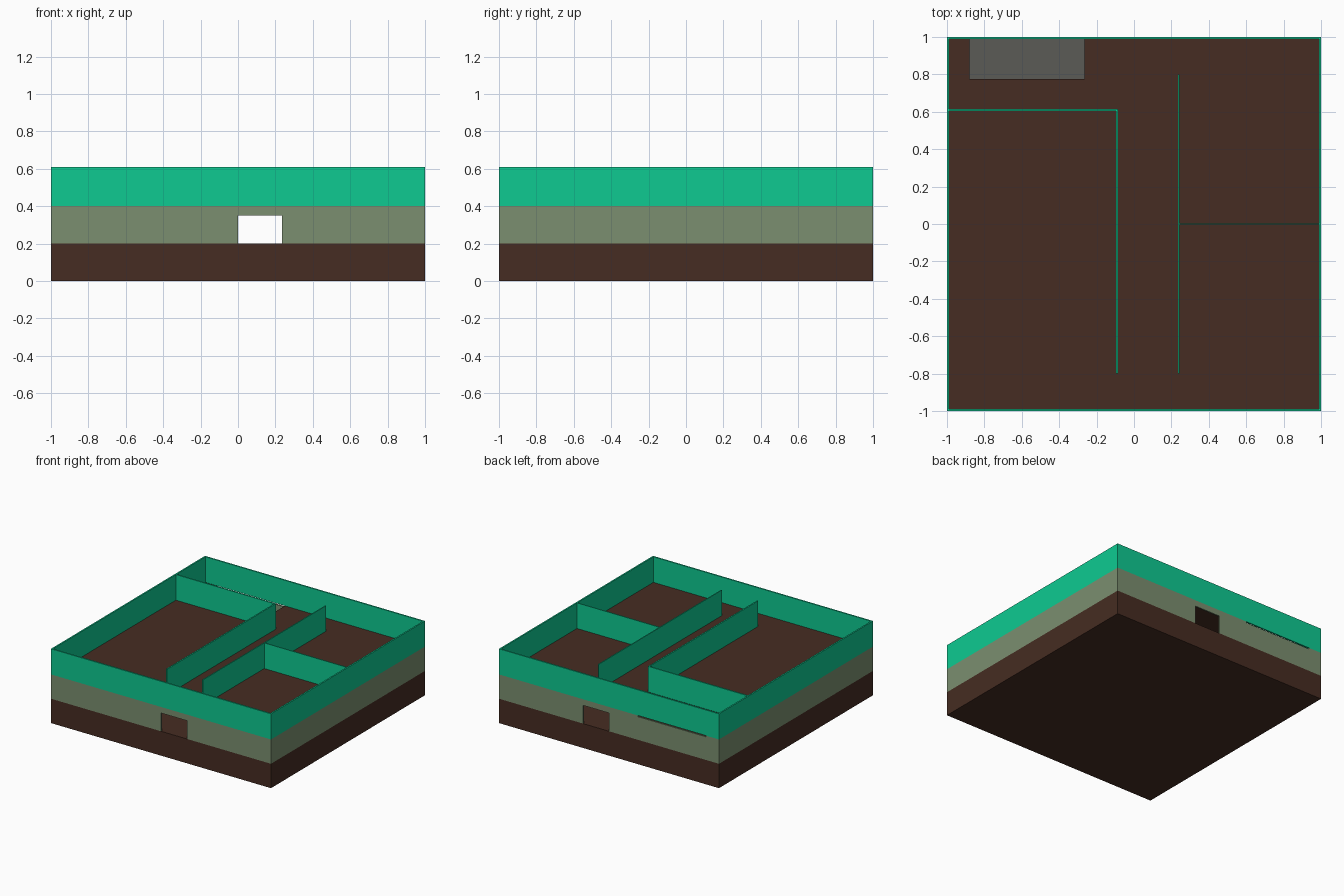
import bpy

if "Cube" in bpy.data.objects:
    bpy.data.objects.remove(bpy.data.objects["Cube"])


def material(name, srgb):
    def lin(c):
        c /= 255
        return c / 12.92 if c <= 0.04045 else ((c + 0.055) / 1.055) ** 2.4
    m = bpy.data.materials.new(name)
    m.diffuse_color = (*[lin(c) for c in srgb], 1)
    m.use_nodes = True
    m.node_tree.nodes["Principled BSDF"].inputs["Base Color"].default_value = m.diffuse_color
    return m


BROWN = material("dark brown", (70, 44, 34))
SAGE = material("sage green", (123, 143, 112))
GREEN = material("bright green", (14, 202, 145))
GREY = material("warm grey", (91, 91, 86))


def prism(name, mat, points, z0, z1):
    """Vertical prism over a counter-clockwise floor outline."""
    n = len(points)
    verts = [(x, y, z0) for x, y in points] + [(x, y, z1) for x, y in points]
    faces = [list(range(n))[::-1], list(range(n, 2 * n))]
    faces += [[i, (i + 1) % n, n + (i + 1) % n, n + i] for i in range(n)]
    me = bpy.data.meshes.new(name)
    me.from_pydata(verts, [], faces)
    me.materials.append(mat)
    ob = bpy.data.objects.new(name, me)
    bpy.context.collection.objects.link(ob)
    return ob


def box(name, mat, x0, x1, y0, y1, z0, z1):
    return prism(name, mat, [(x0, y0), (x1, y0), (x1, y1), (x0, y1)], z0, z1)


T = 0.012                      # outer wall thickness
I = 1 - T                      # inner face of the outer walls
Z0, Z1, Z2 = 0.2, 0.4, 0.61    # base top, upper floor, wall top
DX0, DX1, DZ = 0.0, 0.235, 0.35            # doorway
HX0, HX1, HY, HZ = -0.88, -0.265, 0.775, 0.39  # stairwell opening

# solid base
box("base", BROWN, -1, 1, -1, 1, 0, Z0)

# side walls of both storeys
for side, s in (("left", -1), ("right", 1)):
    a, b = sorted((s, s * I))
    box(side + "_lower_wall", SAGE, a, b, -1, 1, Z0, Z1)
    box(side + "_upper_wall", GREEN, a, b, -1, 1, Z1, Z2)

# front and back walls with a doorway in each
for side, s in (("front", -1), ("back", 1)):
    a, b = sorted((s, s * I))
    top = Z1 if s < 0 else HZ
    box(side + "_lower_wall_left", SAGE, -I, DX0, a, b, Z0, top)
    box(side + "_lower_wall_right", SAGE, DX1, I, a, b, Z0, top)
    box(side + "_door_lintel", SAGE, DX0, DX1, a, b, DZ, top)
    box(side + "_upper_wall", GREEN, -I, I, a, b, Z1, Z2)

# strip above the back wall, broken by the slot at the stairwell
box("back_strip_left", SAGE, -I, HX0, I, 1, HZ, Z1)
box("back_strip_right", SAGE, HX1, I, I, 1, HZ, Z1)

# upper floor with the stairwell notch
prism("upper_floor", BROWN, [(-I, -I), (I, -I), (I, I), (HX1, I), (HX1, HY),
                             (HX0, HY), (HX0, I), (-I, I)], HZ, Z1)

# grey pad below the stairwell
box("stairwell_pad", GREY, HX0, HX1, HY, I, Z0, Z0 + 0.006)

# thin partitions of the upper storey
box("left_room_back_wall", GREEN, -I, -0.085, 0.605, 0.616, Z1, Z2)
box("left_room_side_wall", GREEN, -0.096, -0.085, -0.8, 0.605, Z1, Z2)
box("right_room_side_wall", GREEN, 0.234, 0.242, -0.8, 0.8, Z1, Z2)
box("right_room_divider", GREEN, 0.242, I, -0.004, 0.004, Z1, Z2)
